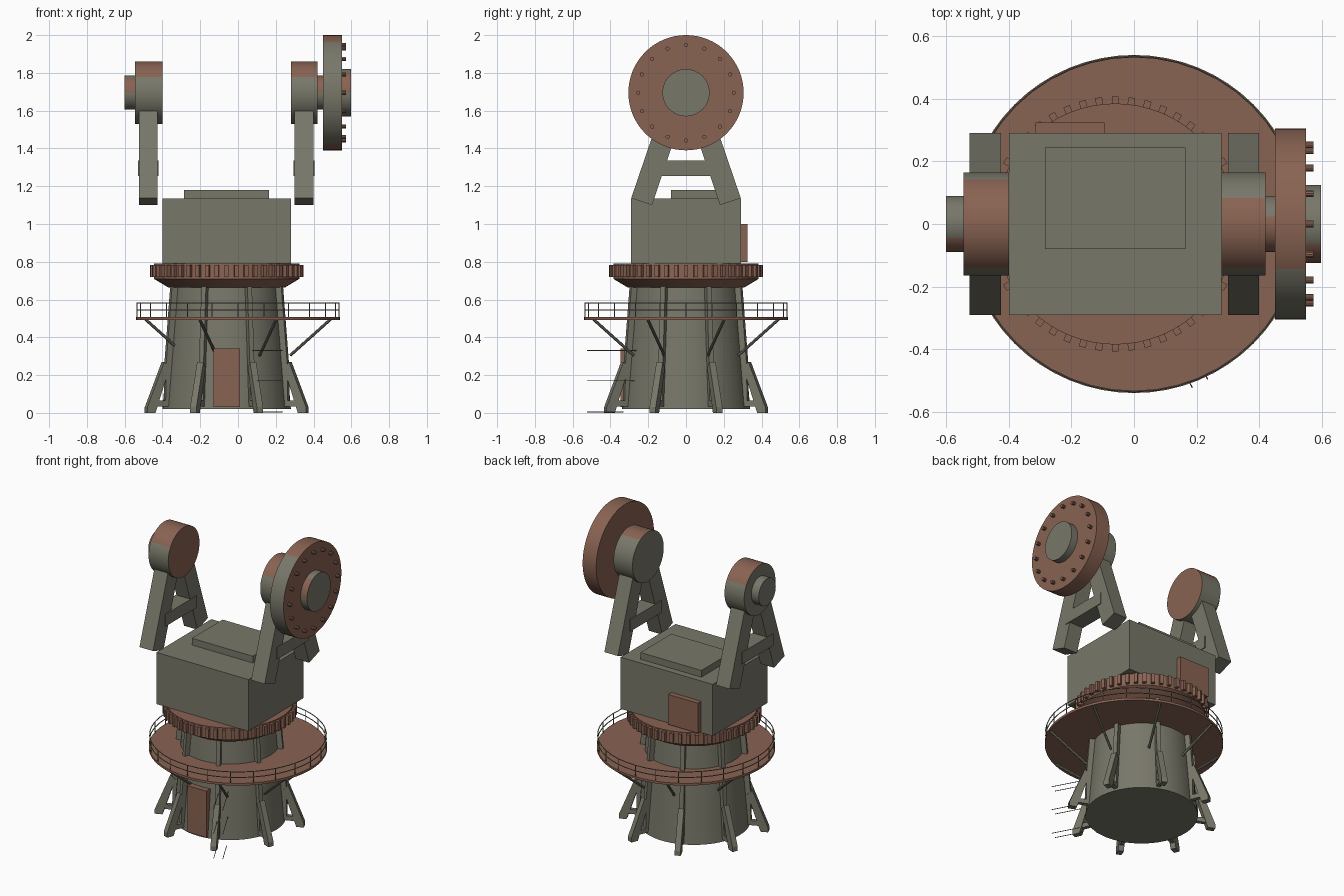
import bpy, bmesh, math
from math import sin, cos, pi
from mathutils import Vector, Matrix

if "Cube" in bpy.data.objects:
    bpy.data.objects.remove(bpy.data.objects["Cube"])

CX = -0.06          # tower axis
HZ = 1.695          # trunnion height


def material(name, rgb):
    m = bpy.data.materials.new(name)
    m.diffuse_color = (*rgb, 1)
    m.use_nodes = True
    m.node_tree.nodes["Principled BSDF"].inputs["Base Color"].default_value = m.diffuse_color
    return m


GREY = material("olive_grey", (0.19, 0.185, 0.142))
BROWN = material("rust_brown", (0.25, 0.125, 0.085))


def finish(name, bm, mat, rule=None, smooth=False):
    """Turn a bmesh into an object; rule(normal) True paints the face brown."""
    bmesh.ops.recalc_face_normals(bm, faces=bm.faces)
    me = bpy.data.meshes.new(name)
    if rule:
        me.materials.append(GREY)
        me.materials.append(BROWN)
        for f in bm.faces:
            f.material_index = int(bool(rule(f.normal)))
    else:
        me.materials.append(mat)
    bm.to_mesh(me)
    bm.free()
    ob = bpy.data.objects.new(name, me)
    bpy.context.collection.objects.link(ob)
    if smooth:
        bpy.ops.object.select_all(action='DESELECT')
        ob.select_set(True)
        bpy.context.view_layer.objects.active = ob
        bpy.ops.object.shade_smooth_by_angle(angle=math.radians(30))
    return ob


def add_box(bm, lo, hi, mtx=Matrix()):
    lo, hi = Vector(lo), Vector(hi)
    bmesh.ops.create_cube(bm, size=1, matrix=mtx @ Matrix.Translation((lo + hi) / 2)
                          @ Matrix.Diagonal((*(hi - lo), 1)))


def add_rod(bm, a, b, r, seg=6):
    a, b = Vector(a), Vector(b)
    d = b - a
    rot = d.to_track_quat('Z', 'Y').to_matrix().to_4x4()
    bmesh.ops.create_cone(bm, cap_ends=True, segments=seg, radius1=r, radius2=r,
                          depth=d.length, matrix=Matrix.Translation((a + b) / 2) @ rot)


def add_prism(bm, pts, axis_from, axis_to, mtx=Matrix()):
    """Extrude a closed outline; points are (u, z), thickness runs on the other axis."""
    vs = [bm.verts.new(mtx @ Vector((u, axis_from, z))) for u, z in pts]
    f = bm.faces.new(vs)
    ext = bmesh.ops.extrude_face_region(bm, geom=[f])
    off = mtx.to_3x3() @ Vector((0, axis_to - axis_from, 0))
    for v in ext['geom']:
        if isinstance(v, bmesh.types.BMVert):
            v.co += off


def box(name, lo, hi, mat):
    bm = bmesh.new()
    add_box(bm, lo, hi)
    return finish(name, bm, mat)


def lathe(name, profile, mat, cx=CX, seg=64):
    """Solid of revolution around a vertical axis, profile runs bottom to top."""
    bm = bmesh.new()
    rings = [[bm.verts.new((cx + r * cos(2 * pi * i / seg), r * sin(2 * pi * i / seg), z))
              for i in range(seg)] for r, z in profile]
    for a, b in zip(rings, rings[1:]):
        for i in range(seg):
            j = (i + 1) % seg
            bm.faces.new((a[i], a[j], b[j], b[i]))
    bm.faces.new(rings[0])
    bm.faces.new(rings[-1])
    return finish(name, bm, mat, smooth=True)


def drum(name, x0, x1, r, rule, seg=48):
    """Horizontal cylinder along x at trunnion height."""
    bm = bmesh.new()
    add_rod(bm, (x0, 0, HZ), (x1, 0, HZ), r, seg)
    return finish(name, bm, GREY, rule, smooth=True)


def spin(angle, cx=CX):
    return Matrix.Translation((cx, 0, 0)) @ Matrix.Rotation(angle, 4, 'Z')


EIGHTHS = [pi / 8 + k * pi / 4 for k in range(8)]

# Tapered tower and its door
lathe("tower", [(0.34, 0.02), (0.285, 0.67)], GREY)
box("tower_door", (-0.13, -0.348, 0.03), (0.01, -0.27, 0.34), BROWN)

# Buttress ribs: strip along the tower, splayed leg and foot
bm = bmesh.new()
for a in EIGHTHS:
    m = spin(a)
    add_prism(bm, [(0.32, 0.04), (0.355, 0.04), (0.352, 0.26), (0.318, 0.67), (0.27, 0.67)],
              -0.013, 0.013, m)
    add_prism(bm, [(0.415, 0), (0.462, 0), (0.462, 0.03), (0.365, 0.27), (0.335, 0.24)],
              -0.018, 0.018, m)
    add_box(bm, (0.33, -0.013, 0.035), (0.43, 0.013, 0.065), m)
finish("buttress_ribs", bm, GREY)

# Turntable with gear teeth
lathe("turntable", [(0.31, 0.665), (0.385, 0.71), (0.385, 0.79)], BROWN)
bm = bmesh.new()
for k in range(48):
    add_box(bm, (0.375, -0.011, 0.72), (0.407, 0.011, 0.783), spin(2 * pi * k / 48))
finish("gear_teeth", bm, BROWN)

# Walkway deck, struts and railing
lathe("walkway_deck", [(0.54, 0.493), (0.54, 0.508)], BROWN, cx=0)
bm = bmesh.new()
for a in EIGHTHS:
    c, s = cos(a), sin(a)
    add_rod(bm, (0.53 * c, 0.53 * s, 0.495), (0.30 * c, 0.30 * s, 0.305), 0.008, 8)
finish("walkway_struts", bm, GREY)

bm = bmesh.new()
N = 48
for k in range(N):
    a, b = 2 * pi * k / N, 2 * pi * (k + 1) / N
    p, q = (0.535 * cos(a), 0.535 * sin(a)), (0.535 * cos(b), 0.535 * sin(b))
    for z in (0.545, 0.582):
        add_rod(bm, (*p, z), (*q, z), 0.003, 5)
    if k % 2 == 0:
        add_rod(bm, (*p, 0.5), (*p, 0.582), 0.003, 5)
finish("walkway_railing", bm, GREY)

# Paired ladder brackets standing out from the tower
bm = bmesh.new()
for z in (0.005, 0.17, 0.33):
    for side in (-0.028, 0.028):
        m = spin(math.radians(-62))
        r0 = 0.30 if z > 0.1 else 0.39
        add_rod(bm, m @ Vector((r0, side, z)), m @ Vector((0.577, side, z)), 0.0022, 5)
finish("ladder_brackets", bm, GREY)

# Machinery house, roof hatch and rear panel
box("house", (-0.40, -0.29, 0.79), (0.28, 0.29, 1.135), GREY)
box("roof_hatch", (-0.285, -0.08, 1.13), (0.165, 0.245, 1.18), GREY)
box("rear_panel", (-0.315, 0.285, 0.80), (-0.095, 0.325, 1.0), BROWN)

# A-frame arms, one on each side of the house
for name, x in (("left_arm", -0.475), ("right_arm", 0.35)):
    bm = bmesh.new()
    for s in (-1, 1):
        m = Matrix.Translation((x, 0, 0)) @ Matrix.Rotation(pi / 2, 4, 'Z')
        add_prism(bm, [(s * 0.29, 1.137), (s * 0.18, 1.10), (s * 0.03, 1.545),
                       (s * 0.03, 1.65), (s * 0.115, 1.65)], -0.05, 0.05, m)
    add_box(bm, (x - 0.055, -0.165, 1.255), (x + 0.055, 0.165, 1.335))
    finish(name, bm, GREY)

# Trunnion hubs and shafts, brown on the weathered upper bands
drum("left_hub", -0.545, -0.40, 0.165, lambda n: n.x > 0.5 or (abs(n.x) < 0.5 and n.z > 0.55))
drum("right_hub", 0.28, 0.42, 0.165,
     lambda n: abs(n.x) < 0.5 and n.z > 0.55 and n.y < 0.5)
drum("left_stub", -0.60, -0.54, 0.09, lambda n: abs(n.x) < 0.5 and n.y < -0.45 and n.z > 0)
drum("right_shaft", 0.41, 0.46, 0.09, lambda n: abs(n.x) < 0.5 and n.y < 0.2 and n.z > 0)

# Large flange, its end cap and bolt circle
drum("flange", 0.45, 0.55, 0.305, lambda n: abs(n.x) > 0.5 or n.y > -0.43, 64)
drum("flange_cap", 0.54, 0.597, 0.125,
     lambda n: abs(n.x) < 0.5 and n.y < -0.45 and n.z > 0)
bm = bmesh.new()
for k in range(16):
    a = k * pi / 8
    y, z = 0.253 * cos(a), HZ + 0.253 * sin(a)
    add_rod(bm, (0.54, y, z), (0.573, y, z), 0.011, 10)
finish("flange_bolts", bm, BROWN, smooth=True)
